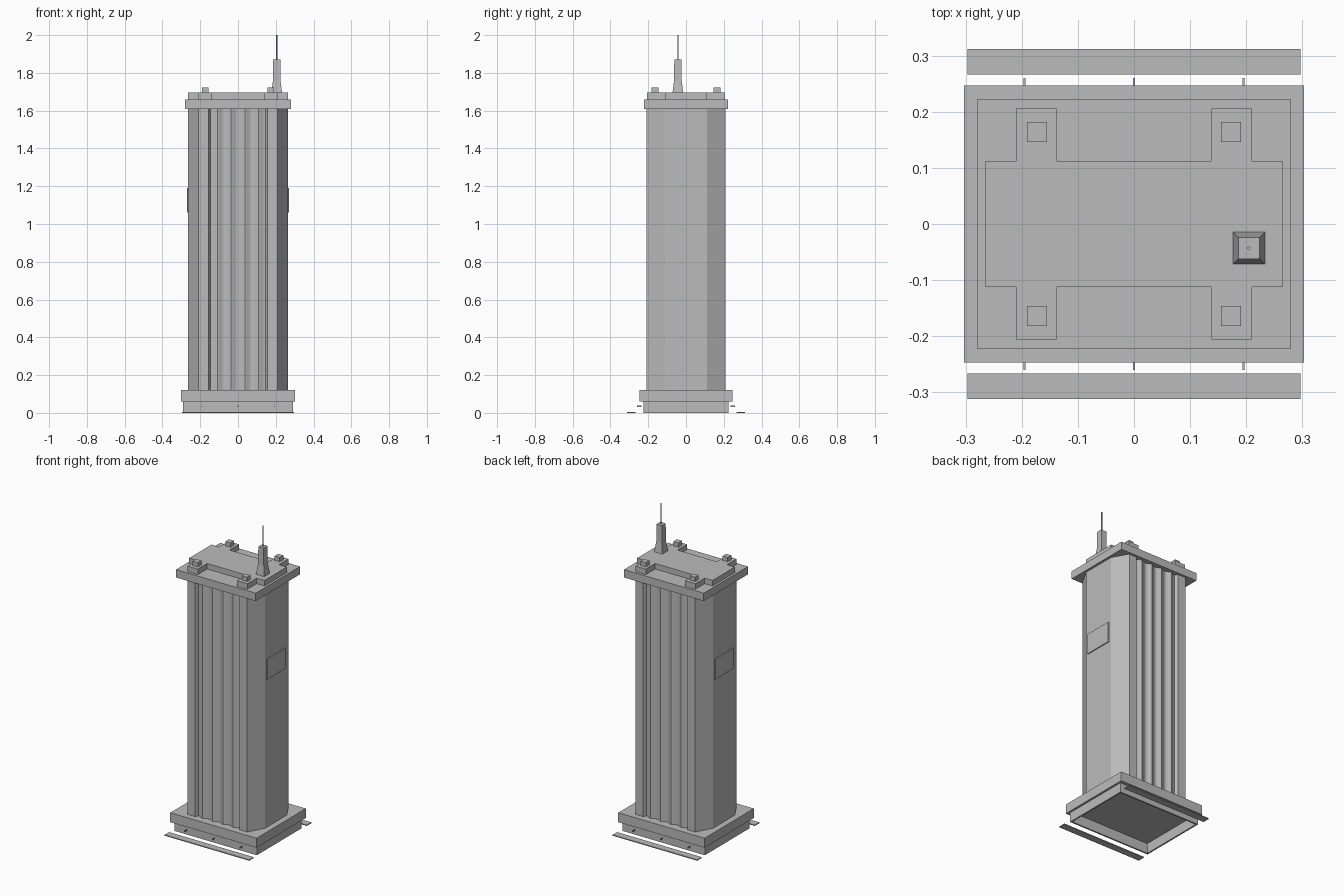
import bpy, bmesh, math

cube = bpy.data.objects.get("Cube")
if cube:
    bpy.data.objects.remove(cube, do_unlink=True)

grey = bpy.data.materials.new("concrete_grey")
grey.use_nodes = True
colour = (0.5, 0.5, 0.5, 1)
grey.diffuse_color = colour
grey.node_tree.nodes["Principled BSDF"].inputs["Base Color"].default_value = colour


def loft(name, rings, smooth=0):
    """Close a solid through a stack of rings, each (outline, z)."""
    bm = bmesh.new()
    loops = [[bm.verts.new((x, y, z)) for x, y in pts] for pts, z in rings]
    n = len(loops[0])
    for a, b in zip(loops, loops[1:]):
        for i in range(n):
            j = (i + 1) % n
            bm.faces.new((a[i], a[j], b[j], b[i]))
    bm.faces.new(loops[0][::-1])
    bm.faces.new(loops[-1])
    bmesh.ops.recalc_face_normals(bm, faces=bm.faces)
    me = bpy.data.meshes.new(name)
    bm.to_mesh(me)
    bm.free()
    me.materials.append(grey)
    ob = bpy.data.objects.new(name, me)
    bpy.context.collection.objects.link(ob)
    if smooth:
        bpy.ops.object.select_all(action='DESELECT')
        bpy.context.view_layer.objects.active = ob
        ob.select_set(True)
        bpy.ops.object.shade_smooth_by_angle(angle=math.radians(smooth))
    return ob


def rect(hx, hy, cx=0, cy=0):
    return [(cx - hx, cy - hy), (cx + hx, cy - hy), (cx + hx, cy + hy), (cx - hx, cy + hy)]


def box(name, hx, hy, z0, z1, cx=0, cy=0):
    return loft(name, [(rect(hx, hy, cx, cy), z0), (rect(hx, hy, cx, cy), z1)])


def both_ways(half):
    """Add the half-turn copy of an outline."""
    return half + [(-x, -y) for x, y in half]


# Hollow foundation: the walls and recess share one closed skin
loft("foundation", [(rect(0.275, 0.21), 0.07), (rect(0.28, 0.215), 0.0),
                    (rect(0.29, 0.225), 0.0), (rect(0.29, 0.225), 0.075)])
box("base_slab", 0.303, 0.247, 0.06, 0.12)

# Shaft: chamfered corners, plain piers and four rounded flutes front and back
steps = 48
flutes = [(-0.145 + 0.29 * i / steps, -0.203 + 0.014 * abs(math.cos(math.pi * 4 * i / steps)) ** 1.5)
          for i in range(steps + 1)]
half = [(-0.21, -0.208), (-0.155, -0.208)] + flutes + [(0.155, -0.208), (0.21, -0.208),
                                                       (0.265, -0.11)]
half.insert(0, (-0.265, -0.11))
shaft = both_ways(half)
# Drop the side corners that the half turn repeats
outline = list(dict.fromkeys((round(x, 4), round(y, 4)) for x, y in shaft))
loft("shaft", [(outline, 0.12), (outline, 1.61)], 28)

# Cap and stepped roof
box("cap", 0.28, 0.222, 1.61, 1.66)
quarter = [(-0.265, -0.112), (-0.21, -0.112), (-0.21, -0.206), (-0.138, -0.206), (-0.138, -0.112)]
roof = both_ways(quarter + [(-x, y) for x, y in reversed(quarter)])
loft("roof", [(roof, 1.66), (roof, 1.695)])

for sx, side in ((-1, "right"), (1, "left")):
    box(side + "_sign", 0.005, 0.093, 1.06, 1.19, sx * 0.266, 0)
    for sy, end in ((-1, "front"), (1, "back")):
        box(f"{end}_{side}_vent", 0.018, 0.018, 1.695, 1.722, sx * 0.173, sy * 0.164)

# Ground strips and wall pins
for sy, end in ((-1, "front"), (1, "back")):
    box(end + "_ground_strip", 0.297, 0.0225, 0, 0.006, 0, sy * 0.289)
    for i, x in enumerate((-0.195, 0, 0.195)):
        box(f"{end}_pin_{i + 1}", 0.0015, 0.012, 0.031, 0.039, x, sy * 0.248)

# Mast on the roof
mx, my = 0.205, -0.043
loft("mast_base", [(rect(0.029, 0.029, mx, my), 1.69), (rect(0.02, 0.02, mx, my), 1.76),
                   (rect(0.019, 0.019, mx, my), 1.87)])
circle = [(mx + 0.003 * math.cos(a * math.pi / 4), my + 0.003 * math.sin(a * math.pi / 4))
          for a in range(8)]
loft("mast_rod", [(circle, 1.87), (circle, 2.0)])
